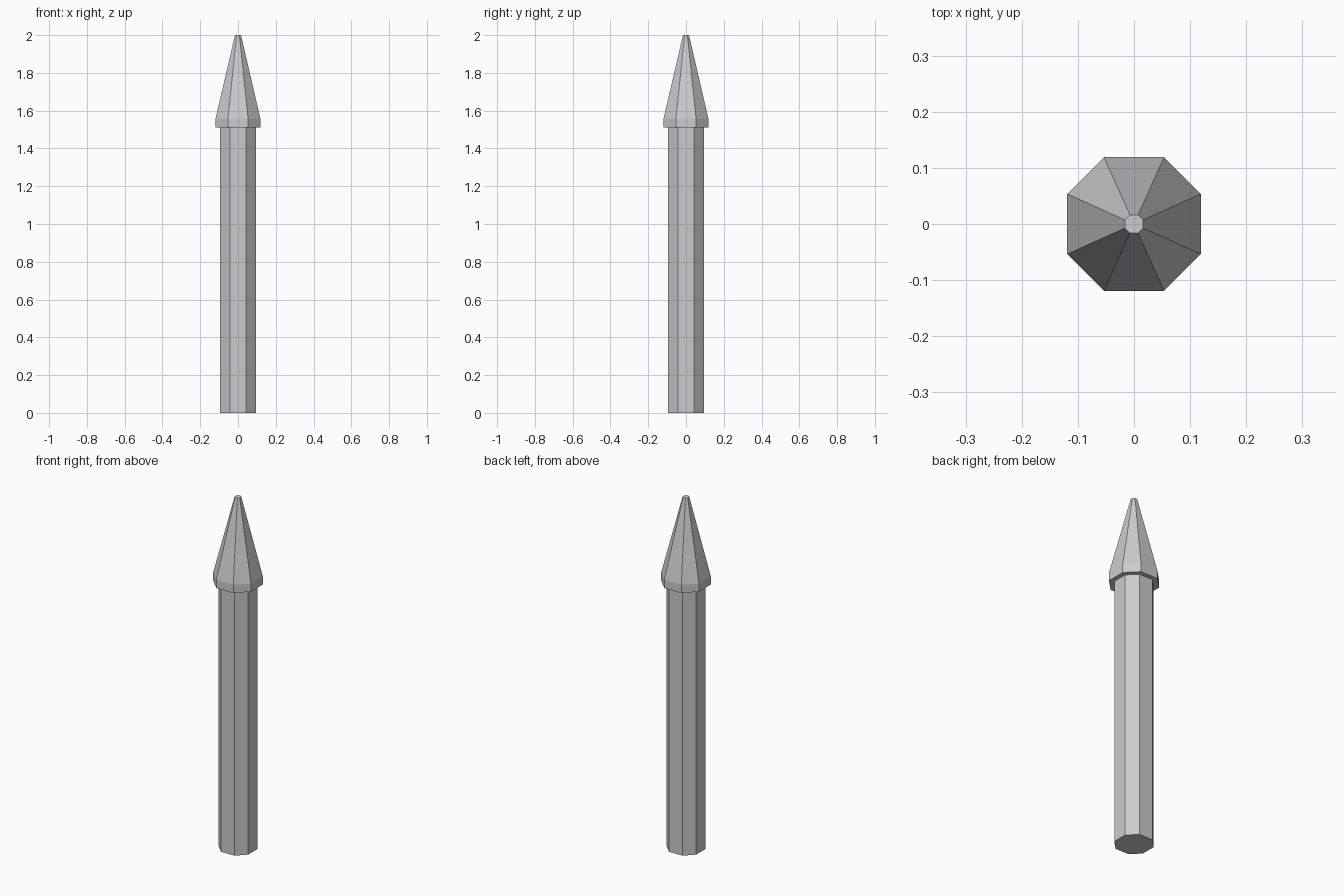
import bpy, bmesh

if "Cube" in bpy.data.objects:
    bpy.data.objects.remove(bpy.data.objects["Cube"])

CORNER = 0.45  # half-width of each flat relative to the section radius


def octagon(r):
    c = r * CORNER
    return [(r, -c), (r, c), (c, r), (-c, r), (-r, c), (-r, -c), (-c, -r), (c, -r)]


def loft(name, profile):
    """Stack octagonal rings given as (radius, z), bridged and capped."""
    bm = bmesh.new()
    rings = [[bm.verts.new((x, y, z)) for x, y in octagon(r)] for r, z in profile]
    for low, high in zip(rings, rings[1:]):
        for i in range(8):
            j = (i + 1) % 8
            bm.faces.new((low[i], low[j], high[j], high[i]))
    bm.faces.new(rings[0][::-1])
    bm.faces.new(rings[-1])
    mesh = bpy.data.meshes.new(name)
    bm.to_mesh(mesh)
    bm.free()
    obj = bpy.data.objects.new(name, mesh)
    bpy.context.collection.objects.link(obj)
    return obj


# Straight post, its top set slightly into the head
loft("post_shaft", [(0.094, 0.0), (0.094, 1.52)])

# Pointed head with a short upright collar and a blunt tip
loft("pointed_head", [(0.119, 1.51), (0.119, 1.557), (0.016, 2.0)])
